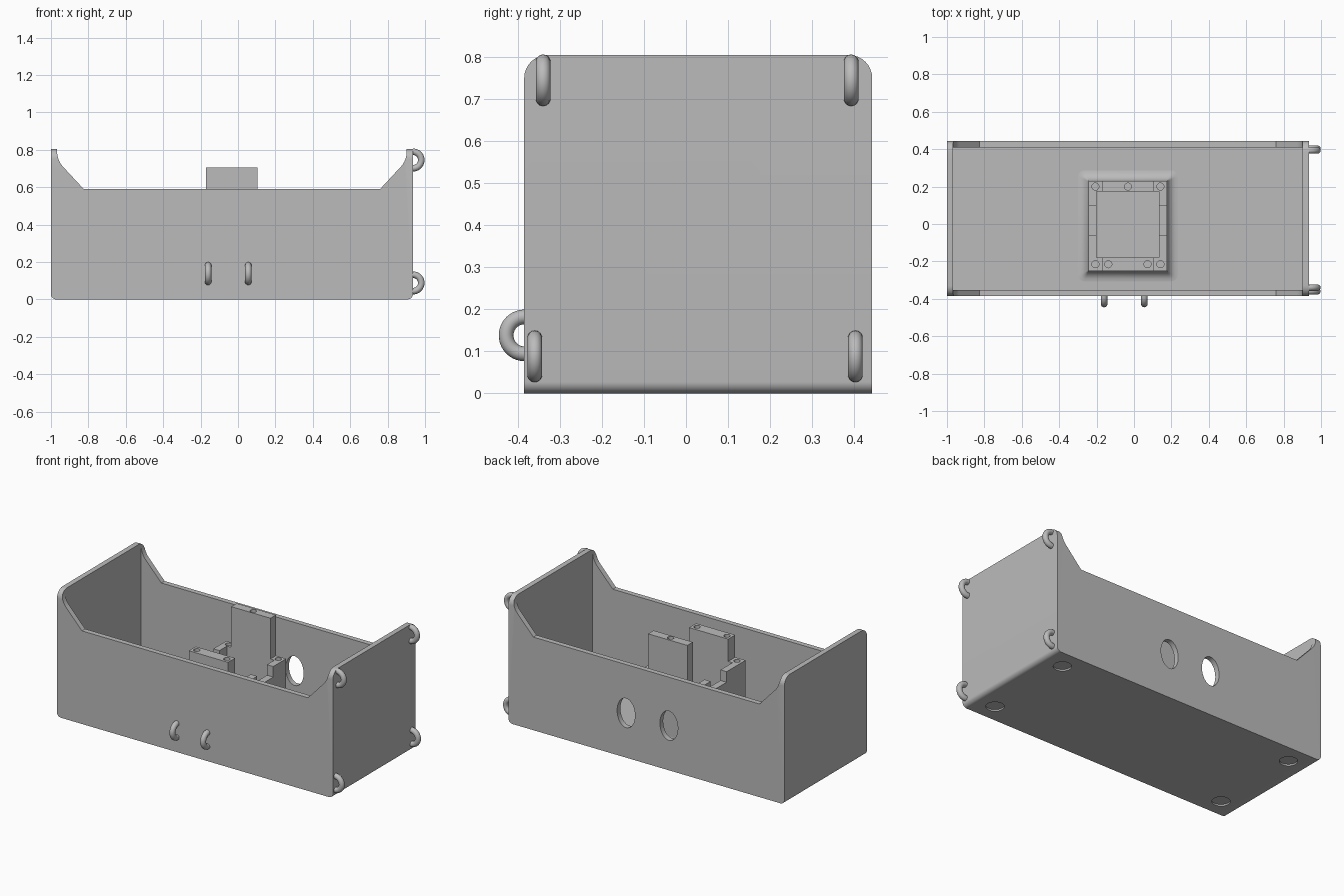
import bpy, bmesh
from math import sin, cos, pi, radians
from mathutils import Vector

cube = bpy.data.objects.get("Cube")
if cube:
    bpy.data.objects.remove(cube)

grey = bpy.data.materials.new("light_grey")
grey.use_nodes = True
grey.diffuse_color = (0.5, 0.5, 0.5, 1)
grey.node_tree.nodes["Principled BSDF"].inputs["Base Color"].default_value = (0.5, 0.5, 0.5, 1)

# Overall tray dimensions
X0, X1, Y0, Y1 = -1.0, 0.935, -0.385, 0.443
HIGH, LOW, WALL = 0.805, 0.59, 0.033
CX = (X0 + X1) / 2
CY = (Y0 + Y1) / 2


def finish(name, bm):
    bmesh.ops.recalc_face_normals(bm, faces=bm.faces)
    mesh = bpy.data.meshes.new(name)
    bm.to_mesh(mesh)
    bm.free()
    mesh.materials.append(grey)
    obj = bpy.data.objects.new(name, mesh)
    bpy.context.collection.objects.link(obj)
    return obj


def prism(name, outline, axis, a, b):
    """Extrude a 2D outline along an axis from a to b."""
    place = {"x": lambda p, t: (t, p[0], p[1]),
             "y": lambda p, t: (p[0], t, p[1]),
             "z": lambda p, t: (p[0], p[1], t)}[axis]
    bm = bmesh.new()
    face = bm.faces.new([bm.verts.new(place(p, a)) for p in outline])
    new = bmesh.ops.extrude_face_region(bm, geom=[face])["geom"]
    shift = Vector(place((0, 0), b - a))
    bmesh.ops.translate(bm, vec=shift, verts=[v for v in new if isinstance(v, bmesh.types.BMVert)])
    return finish(name, bm)


def rect(x0, x1, y0, y1):
    return [(x0, y0), (x1, y0), (x1, y1), (x0, y1)]


def arc(cx, cy, rx, ry, start, end, n=8):
    return [(cx + rx * cos(radians(start + (end - start) * i / n)),
             cy + ry * sin(radians(start + (end - start) * i / n))) for i in range(n + 1)]


def oval(cx, cy, rx, ry, n=32):
    return arc(cx, cy, rx, ry, 0, 360, n)[:-1]


def boolean(obj, cutter, operation="DIFFERENCE"):
    mod = obj.modifiers.new("cut", "BOOLEAN")
    mod.operation, mod.solver, mod.object = operation, "EXACT", cutter
    bpy.context.view_layer.objects.active = obj
    bpy.ops.object.modifier_apply(modifier=mod.name)
    bpy.data.objects.remove(cutter)


def smooth(obj):
    bpy.ops.object.select_all(action="DESELECT")
    obj.select_set(True)
    bpy.context.view_layer.objects.active = obj
    bpy.ops.object.shade_smooth_by_angle(angle=radians(30))


# Tray body: side profile with low middle, flared ends and rounded bottom edges
R = 0.028
half = arc(X1 - R, R, R, R, -90, 0) + [(X1, HIGH), (X1 - WALL, HIGH)]
half += arc(X1 - WALL - 0.12, HIGH - 0.015, 0.12, 0.12, 0, -45)
half += [(0.76, LOW)]
outline = half + [(2 * CX - x, z) for x, z in reversed(half)]
body = prism("tray_body", outline, "y", Y0, Y1)

# Rounded upper corners of the end walls
C = 0.055
ends = [(Y0, -0.1), (Y1, -0.1)] + arc(Y1 - C, HIGH - C, C, C, 0, 90) + arc(Y0 + C, HIGH - C, C, C, 90, 180)
boolean(body, prism("end_rounding", ends, "x", X0 - 0.1, X1 + 0.1), "INTERSECT")

# Hollow interior
inside = rect(X0 + WALL, X1 - WALL, Y0 + WALL, Y1 - WALL)
boolean(body, prism("cavity", inside, "z", 0.035, 1))

# Oval openings in the back wall
for x in (-0.19, 0.11):
    boolean(body, prism("opening", oval(x, 0.283, 0.063, 0.093), "y", Y1 - 0.1, Y1 + 0.1))

# Shallow round recesses under the four corners
for sx in (-1, 1):
    for sy in (-1, 1):
        disc = oval(CX + sx * 0.83, CY + sy * 0.295, 0.052, 0.052)
        boolean(body, prism("foot_recess", disc, "z", -0.05, 0.01))
smooth(body)

# Holder footprint: outer and inner rectangles of the frame
L, Rt, F, B = -0.243, 0.177, -0.25, 0.23
IL, IR, IF, IB = -0.2, 0.133, -0.18, 0.175
BL, BR = -0.17, 0.105
FLOOR, POST, RAIL = 0.03, 0.447, 0.38

# Flared skirt around the holder, open in the middle
bm = bmesh.new()
rings = []
for i in range(7):
    t = radians(90 * i / 6)
    grow, z = 0.057 * (1 - sin(t)), 0.035 + 0.06 * (1 - cos(t))
    pts = []
    for cx, cy, start in ((Rt, B, 0), (L, B, 90), (L, F, 180), (Rt, F, 270)):
        r = grow * 0.6 + 0.001
        sx, sy = (1 if cx > 0 else -1), (1 if cy > 0 else -1)
        pts += arc(cx + sx * (grow - r), cy + sy * (grow - r), r, r, start, start + 90, 4)
    rings.append([bm.verts.new((x, y, z)) for x, y in pts])
for low, high in zip(rings, rings[1:]):
    for i in range(len(low)):
        j = (i + 1) % len(low)
        bm.faces.new((low[i], low[j], high[j], high[i]))
bm.faces.new(rings[0])
bm.faces.new(rings[-1])
skirt = finish("holder_skirt", bm)
boolean(skirt, prism("pocket", rect(IL, IR, IF, IB), "z", -0.1, 1))
smooth(skirt)


def drill(obj, top, *centres):
    for x, y in centres:
        boolean(obj, prism("screw_hole", oval(x, y, 0.019, 0.019, 20), "z", top - 0.08, top + 0.1))
    smooth(obj)


# Tall back plate and lower front plate with screw holes
back = prism("back_plate", rect(BL, BR, IB, B), "z", FLOOR, 0.705)
drill(back, 0.705, (CX, 0.2))
front = prism("front_plate", rect(BL, BR, F, IF), "z", FLOOR, 0.588)
drill(front, 0.588, (CX - 0.105, -0.215), (CX + 0.105, -0.215))

# L-shaped corner posts and low side rails
for side, outer, inner, plate in (("right", L, IL, BL), ("left", Rt, IR, BR)):
    screw_x = (outer + plate) / 2
    for end, y_out, y_in, y_tip in (("front", F, IF, -0.06), ("back", B, IB, 0.1)):
        shape = [(outer, y_out), (plate, y_out), (plate, y_in), (inner, y_in), (inner, y_tip), (outer, y_tip)]
        post = prism(f"{end}_{side}_post", shape, "z", FLOOR, POST)
        drill(post, POST, (screw_x, -0.215 if end == "front" else 0.2))
    prism(f"{side}_rail", rect(min(outer, inner), max(outer, inner), -0.06, 0.1), "z", FLOOR, RAIL)


def loop(name, centre, out):
    """Half-ring hook standing out of a wall."""
    major, minor, n, m = 0.044, 0.0175, 20, 14
    centre, out, up = Vector(centre), Vector(out), Vector((0, 0, 1))
    side = out.cross(up)
    bm = bmesh.new()
    rows = []
    for i in range(n + 1):
        a = -pi / 2 + pi * i / n
        radial = out * cos(a) + up * sin(a)
        rows.append([bm.verts.new(centre + radial * (major + minor * cos(2 * pi * k / m))
                                  + side * minor * sin(2 * pi * k / m)) for k in range(m)])
    for p, q in zip(rows, rows[1:]):
        for k in range(m):
            bm.faces.new((p[k], p[(k + 1) % m], q[(k + 1) % m], q[k]))
    bm.faces.new(rows[0])
    bm.faces.new(rows[-1])
    smooth(finish(name, bm))


# Hooks on the front wall and on the left end wall
for side, x in (("right", -0.16), ("left", 0.055)):
    loop(f"front_{side}_hook", (x, Y0 + 0.001, 0.138), (0, -1, 0))
for name, y, z in (("upper_front", -0.34, 0.745), ("upper_back", 0.393, 0.745),
                   ("lower_front", -0.36, 0.088), ("lower_back", 0.403, 0.088)):
    loop(f"end_{name}_hook", (X1 + 0.001, y, z), (1, 0, 0))
